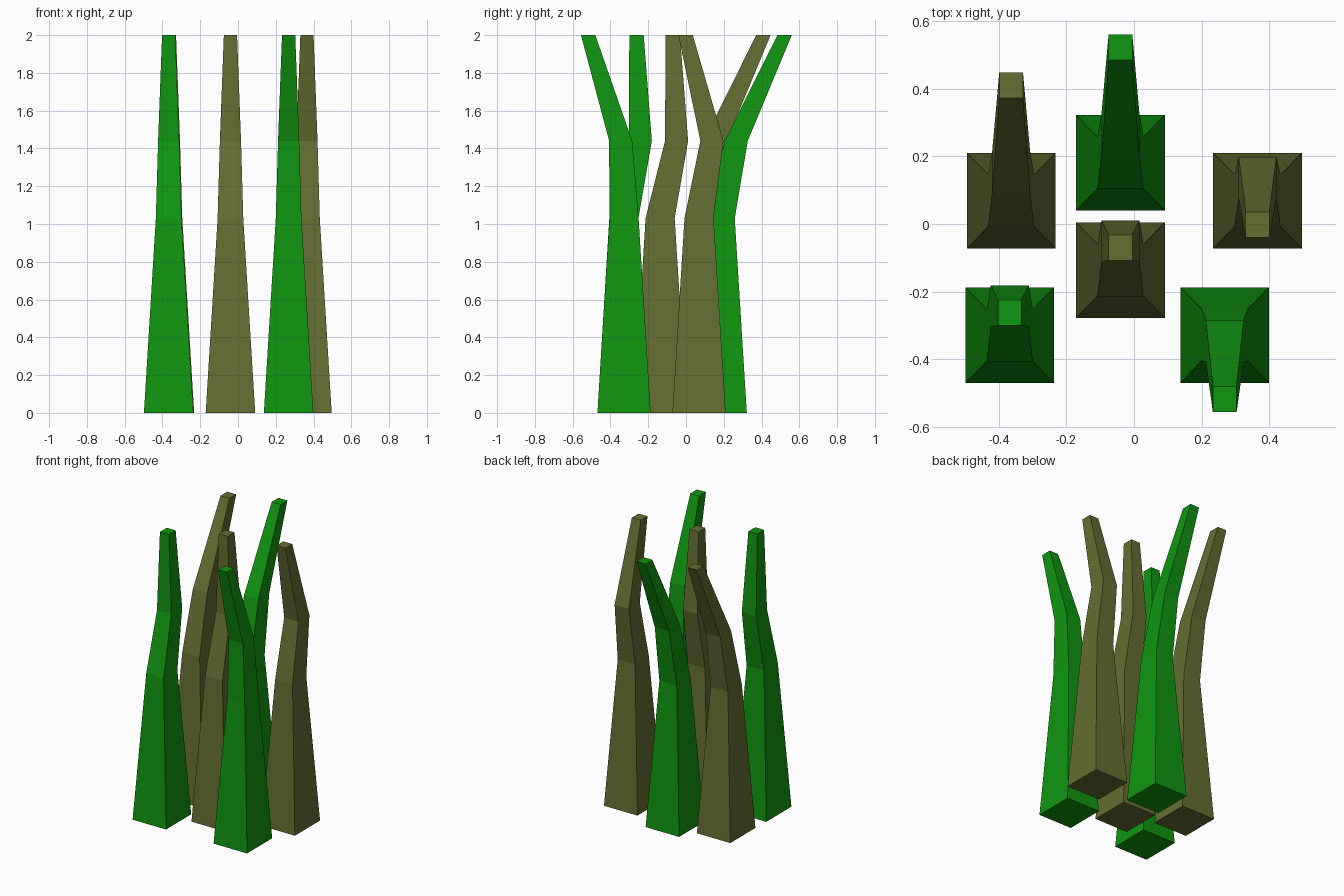
import bpy, bmesh

if "Cube" in bpy.data.objects:
    bpy.data.objects.remove(bpy.data.objects["Cube"])


def material(name, rgb):
    m = bpy.data.materials.new(name)
    m.diffuse_color = (*rgb, 1)
    m.use_nodes = True
    m.node_tree.nodes["Principled BSDF"].inputs["Base Color"].default_value = m.diffuse_color
    return m


GREEN = material("leaf green", (0.0052, 0.305, 0.0052))
OLIVE = material("dry olive", (0.127, 0.156, 0.032))

# Height, half width and half depth of each blade cross-section
RINGS = [(0, 0.131, 0.141), (1.03, 0.068, 0.077), (1.44, 0.056, 0.061), (2.0, 0.035, 0.038)]


def blade(name, x, y, bend, mat):
    """Tapering square blade; bend gives the y shift of each ring."""
    bm = bmesh.new()
    rings = []
    for (z, hx, hy), dy in zip(RINGS, bend):
        rings.append([bm.verts.new((x + sx * hx, y + dy + sy * hy, z))
                      for sx, sy in ((-1, -1), (1, -1), (1, 1), (-1, 1))])
    for a, b in zip(rings, rings[1:]):
        for i in range(4):
            j = (i + 1) % 4
            bm.faces.new((a[i], a[j], b[j], b[i]))
    bm.faces.new(rings[0][::-1])
    bm.faces.new(rings[-1])
    bmesh.ops.recalc_face_normals(bm, faces=bm.faces)
    me = bpy.data.meshes.new(name)
    bm.to_mesh(me)
    bm.free()
    me.materials.append(mat)
    bpy.context.collection.objects.link(bpy.data.objects.new(name, me))


# Bend styles
BACK = (0, 0, 0.085, 0.341)
UPRIGHT = (0, -0.001, 0.086, 0.066)
HOOK = (0, 0, 0.068, -0.071)
FORWARD = (0, 0, -0.018, -0.19)

# Back row, middle and front row of grass blades
blade("grass_blade_left", -0.363, 0.069, BACK, OLIVE)
blade("grass_blade_back", -0.04, 0.181, BACK, GREEN)
blade("grass_blade_right", 0.365, 0.069, HOOK, OLIVE)
blade("grass_blade_middle", -0.04, -0.136, UPRIGHT, OLIVE)
blade("grass_blade_front_left", -0.367, -0.328, UPRIGHT, GREEN)
blade("grass_blade_front_right", 0.268, -0.328, FORWARD, GREEN)
